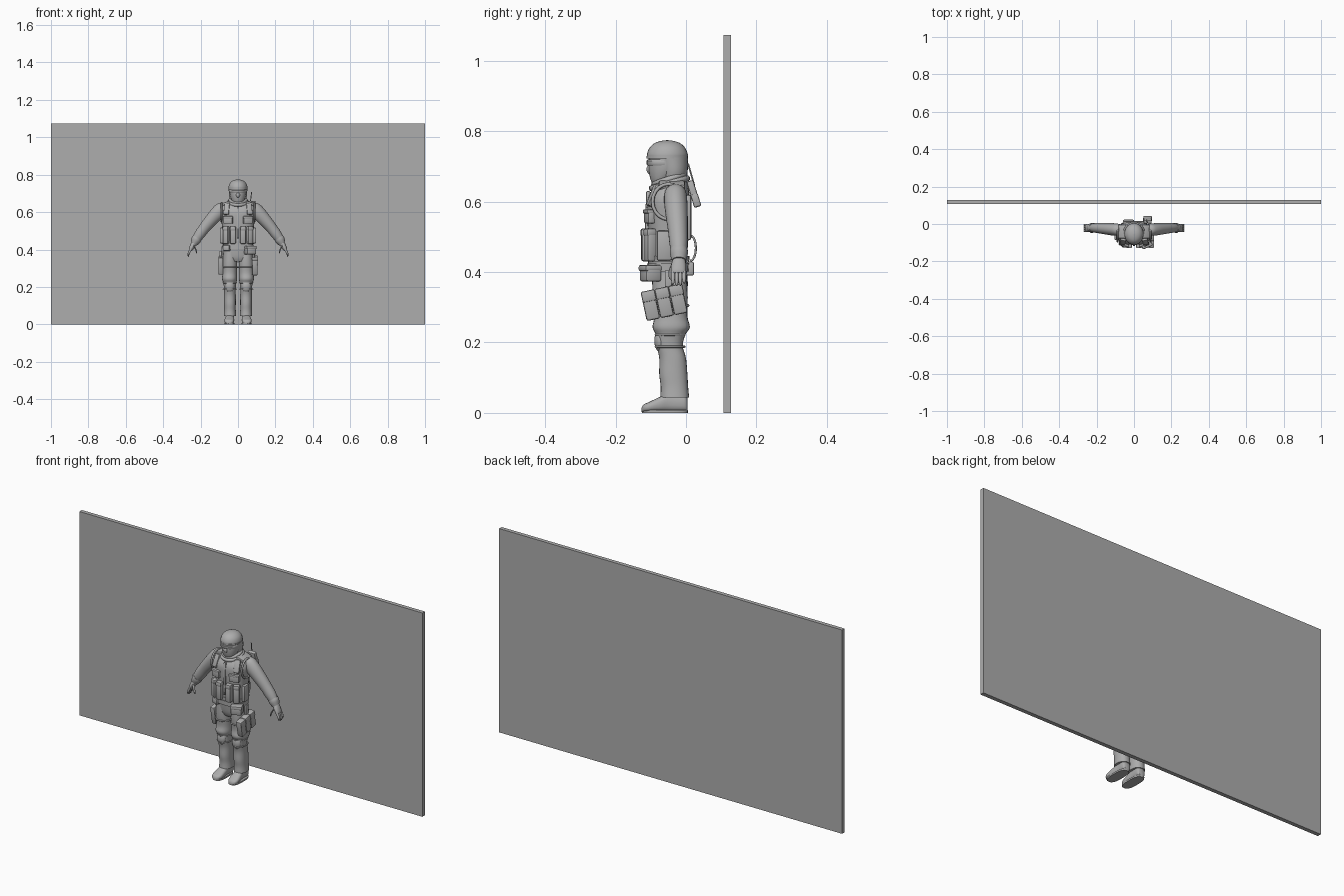
import bpy, bmesh, math
from mathutils import Vector, Euler, Matrix

grey = bpy.data.materials.new("plain_grey")
grey.diffuse_color = (0.42, 0.42, 0.42, 1)


def finish(name, bm, angle=40):
    bmesh.ops.recalc_face_normals(bm, faces=bm.faces)
    me = bpy.data.meshes.new(name)
    bm.to_mesh(me)
    bm.free()
    me.materials.append(grey)
    ob = bpy.data.objects.new(name, me)
    bpy.context.collection.objects.link(ob)
    bpy.ops.object.select_all(action='DESELECT')
    bpy.context.view_layer.objects.active = ob
    ob.select_set(True)
    bpy.ops.object.shade_smooth_by_angle(angle=math.radians(angle))
    return ob


def catmull(a, b, c, d, t):
    return [0.5 * (2*q + (r - p)*t + (2*p - 5*q + 4*r - s)*t*t + (3*q - p - 3*r + s)*t**3)
            for p, q, r, s in zip(a, b, c, d)]


def loft(name, secs, u=(1, 0, 0), v=(0, 1, 0), power=2.0, sides=24, steps=4):
    """Skin over sections (x, y, z, radius along u, radius along v)."""
    u, v = Vector(u), Vector(v)
    rows, n = [], len(secs)
    for i in range(n - 1):
        q = [secs[min(max(i + k, 0), n - 1)] for k in (-1, 0, 1, 2)]
        rows += [catmull(*q, t / steps) for t in range(steps)]
    rows.append(secs[-1])
    bm = bmesh.new()
    rings = []
    for x, y, z, ru, rv in rows:
        ring = []
        for k in range(sides):
            a = math.tau * k / sides
            c, s = math.cos(a), math.sin(a)
            cu = math.copysign(abs(c) ** (2 / power), c)
            sv = math.copysign(abs(s) ** (2 / power), s)
            ring.append(bm.verts.new(Vector((x, y, z)) + u * ru * cu + v * rv * sv))
        rings.append(ring)
    for r0, r1 in zip(rings, rings[1:]):
        for k in range(sides):
            j = (k + 1) % sides
            bm.faces.new((r0[k], r0[j], r1[j], r1[k]))
    bm.faces.new(rings[0])
    bm.faces.new(rings[-1])
    return finish(name, bm)


def column(name, secs, **kw):
    """Centred vertical loft from (z, y, half width, half depth)."""
    return loft(name, [(0, y, z, a, b) for z, y, a, b in secs], **kw)


def box(name, loc, size, rot=(0, 0, 0), bevel=0.004):
    bm = bmesh.new()
    bmesh.ops.create_cube(bm, size=1)
    bmesh.ops.scale(bm, vec=size, verts=bm.verts)
    if bevel:
        bmesh.ops.bevel(bm, geom=bm.edges[:], offset=bevel, segments=2, profile=0.5, affect='EDGES')
    r = Euler([math.radians(a) for a in rot]).to_matrix().to_4x4()
    bmesh.ops.transform(bm, matrix=Matrix.Translation(loc) @ r, verts=bm.verts)
    return finish(name, bm)


def ball(name, loc, size):
    bm = bmesh.new()
    bmesh.ops.create_uvsphere(bm, u_segments=20, v_segments=12, radius=1)
    bmesh.ops.scale(bm, vec=size, verts=bm.verts)
    bmesh.ops.translate(bm, vec=loc, verts=bm.verts)
    return finish(name, bm)


def tube(name, pts, r, cyclic=False):
    cu = bpy.data.curves.new(name, 'CURVE')
    cu.dimensions = '3D'
    cu.bevel_depth, cu.bevel_resolution, cu.use_fill_caps = r, 2, True
    sp = cu.splines.new('POLY')
    sp.points.add(len(pts) - 1)
    for p, co in zip(sp.points, pts):
        p.co = (*co, 1)
    sp.use_cyclic_u = cyclic
    cu.materials.append(grey)
    ob = bpy.data.objects.new(name, cu)
    bpy.context.collection.objects.link(ob)
    return ob


# Backdrop wall
box("back_wall", (0, 0.1175, 0.537), (2, 0.021, 1.074), bevel=0)

# Torso with vest, hips and belt
column("vest_torso", [(.40, -.053, .072, .05), (.43, -.053, .08, .055), (.50, -.05, .083, .057),
                      (.56, -.05, .09, .061), (.605, -.049, .095, .061), (.638, -.043, .085, .05),
                      (.658, -.038, .05, .04)], power=2.5)
column("hips", [(.335, -.045, .05, .04), (.36, -.045, .076, .05), (.41, -.05, .076, .052)], power=2.4)
column("belt", [(.402, -.051, .083, .058), (.426, -.051, .084, .059)], power=2.5, steps=1)
column("vest_hem", [(.43, -.051, .086, .06), (.445, -.051, .087, .061)], power=2.5, steps=1)

# Neck and tilted collar
column("neck", [(.63, -.045, .04, .04), (.69, -.048, .036, .036)])
for i, (z, r) in enumerate(((.652, .05), (.664, .043))):
    tube("collar_%d" % i, [(r * math.cos(a), -.047 + r * math.sin(a), z + .014 * math.sin(a))
                           for a in [math.tau * k / 24 for k in range(24)]], .009, True)

# Head: masked face, helmet dome, neck guard and goggles
column("masked_face", [(.648, -.078, .016, .016), (.658, -.073, .03, .026), (.68, -.062, .04, .043),
                       (.705, -.056, .045, .051), (.74, -.055, .046, .05)])
column("helmet_dome", [(.722, -.053, .050, .057), (.735, -.053, .0505, .058), (.752, -.053, .045, .051),
                       (.765, -.053, .033, .038), (.772, -.053, .018, .02), (.7745, -.053, .002, .002)])
column("helmet_guard", [(.668, -.036, .043, .037), (.69, -.036, .048, .041), (.725, -.042, .05, .047)])
column("helmet_band", [(.722, -.053, .052, .059), (.729, -.053, .052, .059)], steps=1)
column("goggles", [(.702, -.062, .043, .047), (.706, -.063, .045, .049), (.716, -.063, .045, .049),
                   (.719, -.062, .043, .047)], steps=1, power=2.3)
ball("mask_nose", (0, -.103, .692), (.011, .009, .014))

# Vest front: zip, straps, chest pouches and magazine pouches
box("vest_zip", (0, -.110, .545), (.012, .012, .17), (-2, 0, 0))
for s in (-1, 1):
    box("shoulder_pad", (s * .062, -.04, .647), (.044, .075, .016), (0, s * 18, 0), .006)
    box("front_strap", (s * .06, -.092, .617), (.03, .018, .065), (-22, 0, s * 14), .005)
    box("chest_pouch", (s * .052, -.104, .557), (.05, .02, .038), (0, 0, s * 14))
    box("chest_flap", (s * .052, -.106, .572), (.053, .022, .012), (0, 0, s * 14))
    for x, y, a in ((.027, -.112, 4), (.063, -.101, 24)):
        box("magazine_pouch", (s * x, y, .476), (.031, .03, .092), (0, 0, s * a), .007)
        box("magazine_flap", (s * x, y - .001, .512), (.033, .032, .024), (0, 0, s * a), .007)
    box("side_pouch", (s * .088, -.062, .475), (.018, .042, .085), (0, 0, 0), .006)
    tube("vest_arm_edge", [(s * .088, -.05 + .045 * math.cos(a), .60 + .05 * math.sin(a))
                           for a in [math.tau * k / 20 for k in range(20)]], .005, True)

# Back plate, radio with antenna, and cable loop
box("back_plate", (0, .006, .555), (.12, .018, .13), bevel=.007)
box("radio_pouch", (.073, .022, .622), (.042, .02, .078), (17, 0, 0), .005)
box("radio_flap", (.073, .028, .604), (.045, .021, .038), (17, 0, 0), .004)
tube("antenna", [(.065, .024, .645), (.073, .006, .708)], .0025)
tube("back_cable", [(.05, .012 + .016 * math.sin(a), .468 - .036 * math.cos(a))
                    for a in [math.pi * k / 12 for k in range(13)]], .003)

# Belt pouches
box("belt_pouch_left", (.065, -.101, .396), (.055, .048, .046), (0, 0, 22), .007)
box("belt_pouch_flap", (.065, -.102, .411), (.058, .051, .018), (0, 0, 22), .006)
box("belt_pouch_right", (-.06, -.094, .408), (.04, .028, .03), (0, 0, -22), .006)
box("belt_pouch_rear", (-.03, .012, .41), (.06, .022, .04), bevel=.006)

# Thigh pouch in three sections, slanted
tilt = math.radians(12)
for i in (-1, 0, 1):
    c = (.09, -.062 + .04 * i * math.cos(tilt), .314 + .04 * i * math.sin(tilt))
    box("thigh_pouch", c, (.03, .039, .084), (12, 0, 0), .006)
    box("thigh_pouch_flap", (c[0] + .001, c[1] - .005, c[2] + .026), (.033, .04, .032), (12, 0, 0), .005)
box("thigh_hanger", (.085, -.05, .375), (.01, .02, .06), bevel=.002)

# Holster on the other thigh
box("holster", (-.092, -.055, .315), (.026, .048, .095), (10, 0, 0), .007)
box("holster_grip", (-.094, -.036, .368), (.016, .024, .045), (-20, 0, 0), .005)
box("holster_hanger", (-.084, -.05, .385), (.01, .022, .06), bevel=.002)

for s in (-1, 1):
    # Trouser leg with bloused thigh
    loft("trouser_leg", [(s * x, y, z, a, b) for x, y, z, a, b in (
        (.042, -.047, .39, .036, .048), (.043, -.045, .33, .039, .05), (.044, -.043, .275, .039, .047),
        (.045, -.042, .243, .04, .053), (.044, -.044, .222, .035, .042), (.043, -.046, .19, .031, .037),
        (.043, -.038, .155, .031, .038), (.043, -.036, .11, .031, .04), (.043, -.033, .075, .031, .039),
        (.043, -.032, .044, .033, .041))], power=2.2)
    ball("knee_pad", (s * .044, -.073, .205), (.025, .017, .033))
    for z in (.188, .222):
        tube("knee_strap", [(s * .044 + .035 * math.cos(a), -.045 + .041 * math.sin(a), z)
                            for a in [math.tau * k / 20 for k in range(20)]], .003, True)
    tube("thigh_strap", [(s * .044 + .041 * math.cos(a), -.044 + .05 * math.sin(a), .305)
                         for a in [math.tau * k / 20 for k in range(20)]], .004, True)

    # Boot and sole
    loft("boot", [(s * x, y, h / 2 + .003, w, h / 2) for x, y, w, h in (
        (.043, .004, .015, .04), (.043, -.006, .022, .052), (.043, -.045, .022, .056),
        (.045, -.075, .025, .042), (.047, -.105, .026, .028), (.048, -.12, .019, .021),
        (.048, -.126, .009, .012))], v=(0, 0, 1), power=2.6)
    loft("boot_sole", [(s * .045, -.06, 0, .027, .065), (s * .045, -.06, .008, .027, .066)],
         power=2.8, steps=1)

    # Arm, glove cuff, elbow pad
    axis = Vector((s * .58, 0, -.81))
    side = axis.cross(Vector((0, 1, 0))).normalized()
    limb = dict(u=(0, 1, 0), v=side)
    loft("sleeve", [(s * x, y, z, a, b) for x, y, z, a, b in (
        (.070, -.030, .640, .018, .018), (.083, -.030, .626, .03, .033), (.108, -.029, .597, .033, .038),
        (.145, -.026, .556, .031, .034), (.178, -.023, .517, .028, .03), (.205, -.021, .481, .026, .028),
        (.230, -.020, .445, .021, .022))], **limb)
    loft("glove_cuff", [(s * .218, -.020, .462, .025, .026), (s * .226, -.020, .45, .025, .026),
                        (s * .236, -.020, .432, .02, .019)], **limb)
    # Palm, fingers and thumb
    loft("glove_palm", [(s * x, y, z, a, b) for x, y, z, a, b in (
        (.232, -.02, .438, .017, .015), (.243, -.021, .42, .021, .014),
        (.253, -.022, .402, .021, .011), (.257, -.022, .395, .017, .007))], **limb)
    for i in range(4):
        y = -.037 + i * .0105
        drop = (.004, 0, .001, .007)[i]
        loft("finger", [(s * .252, y, .402, .006, .007), (s * .262, y, .384, .0055, .006),
                        (s * .266, y, .367 + drop, .0045, .005), (s * .266, y, .361 + drop, .002, .002)],
             sides=10, steps=2, **limb)
    loft("thumb", [(s * .238, -.034, .424, .007, .009), (s * .228, -.042, .405, .007, .007),
                   (s * .222, -.044, .386, .005, .005), (s * .221, -.044, .38, .002, .002)],
         sides=10, steps=2, **limb)
